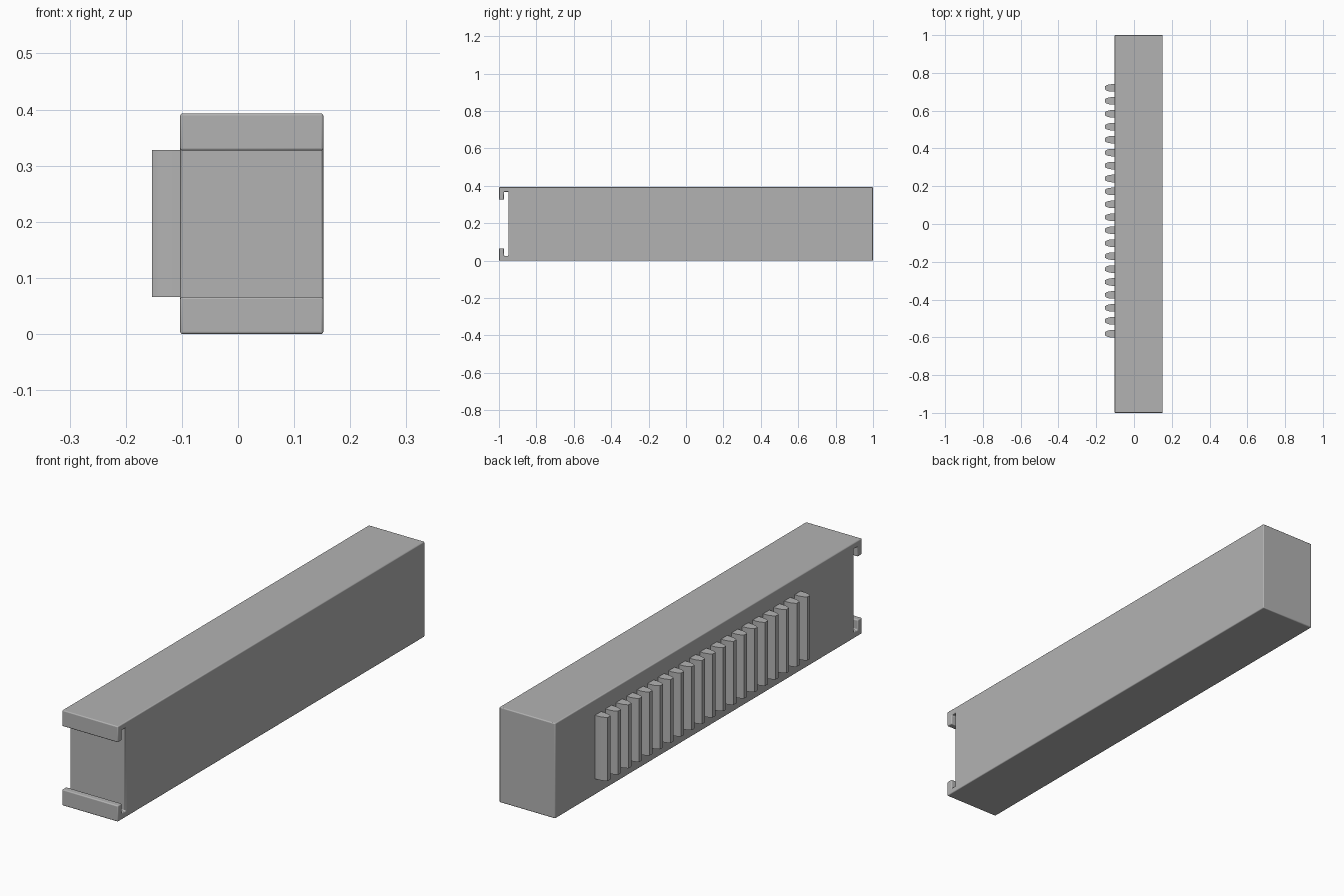
import bpy
import bmesh
from mathutils import Vector

cube = bpy.data.objects.get("Cube")
if cube:
    bpy.data.objects.remove(cube, do_unlink=True)

# Single grey plastic
grey = bpy.data.materials.new("grey_plastic")
grey.use_nodes = True
colour = (0.45, 0.45, 0.45, 1)
grey.diffuse_color = colour
grey.node_tree.nodes["Principled BSDF"].inputs["Base Color"].default_value = colour


def prism(name, outline, extrude, bevel=0):
    """Extrude a closed outline along a vector, optionally rounding its edges."""
    bm = bmesh.new()
    base = bm.faces.new([bm.verts.new(p) for p in outline])
    cap = bmesh.ops.extrude_face_region(bm, geom=[base], use_keep_orig=True)
    verts = [v for v in cap["geom"] if isinstance(v, bmesh.types.BMVert)]
    bmesh.ops.translate(bm, verts=verts, vec=Vector(extrude))
    bmesh.ops.recalc_face_normals(bm, faces=bm.faces)
    mesh = bpy.data.meshes.new(name)
    bm.to_mesh(mesh)
    bm.free()
    mesh.materials.append(grey)
    obj = bpy.data.objects.new(name, mesh)
    bpy.context.collection.objects.link(obj)
    if bevel:
        mod = obj.modifiers.new("soft_edges", 'BEVEL')
        mod.width = bevel
        mod.segments = 3
        mod.limit_method = 'ANGLE'
    bpy.ops.object.select_all(action='DESELECT')
    obj.select_set(True)
    bpy.context.view_layer.objects.active = obj
    bpy.ops.object.shade_smooth_by_angle(angle=0.6)
    return obj


LEFT, RIGHT, HEIGHT = 0.152, -0.103, 0.393

# Body: side profile with a hooked slot at the front, mirrored top to bottom
lower = [(1, 0), (-1, 0), (-1, 0.066), (-0.973, 0.066), (-0.973, 0.025), (-0.949, 0.025)]
profile = lower + [(y, HEIGHT - z) for y, z in reversed(lower)]
prism("body", [(RIGHT, y, z) for y, z in profile], (LEFT - RIGHT, 0, 0), 0.004)

# Grip ribs: tapered, rounded fins along the right side
half = [(-0.099, 0.020), (-0.118, 0.020), (-0.133, 0.018), (-0.145, 0.014), (-0.153, 0.009)]
fin = half + [(x, -y) for x, y in reversed(half)]
for i in range(20):
    centre = -0.581 + i * 0.0685
    prism(f"grip_rib_{i + 1}", [(x, centre + y, 0.066) for x, y in fin], (0, 0, 0.262))
